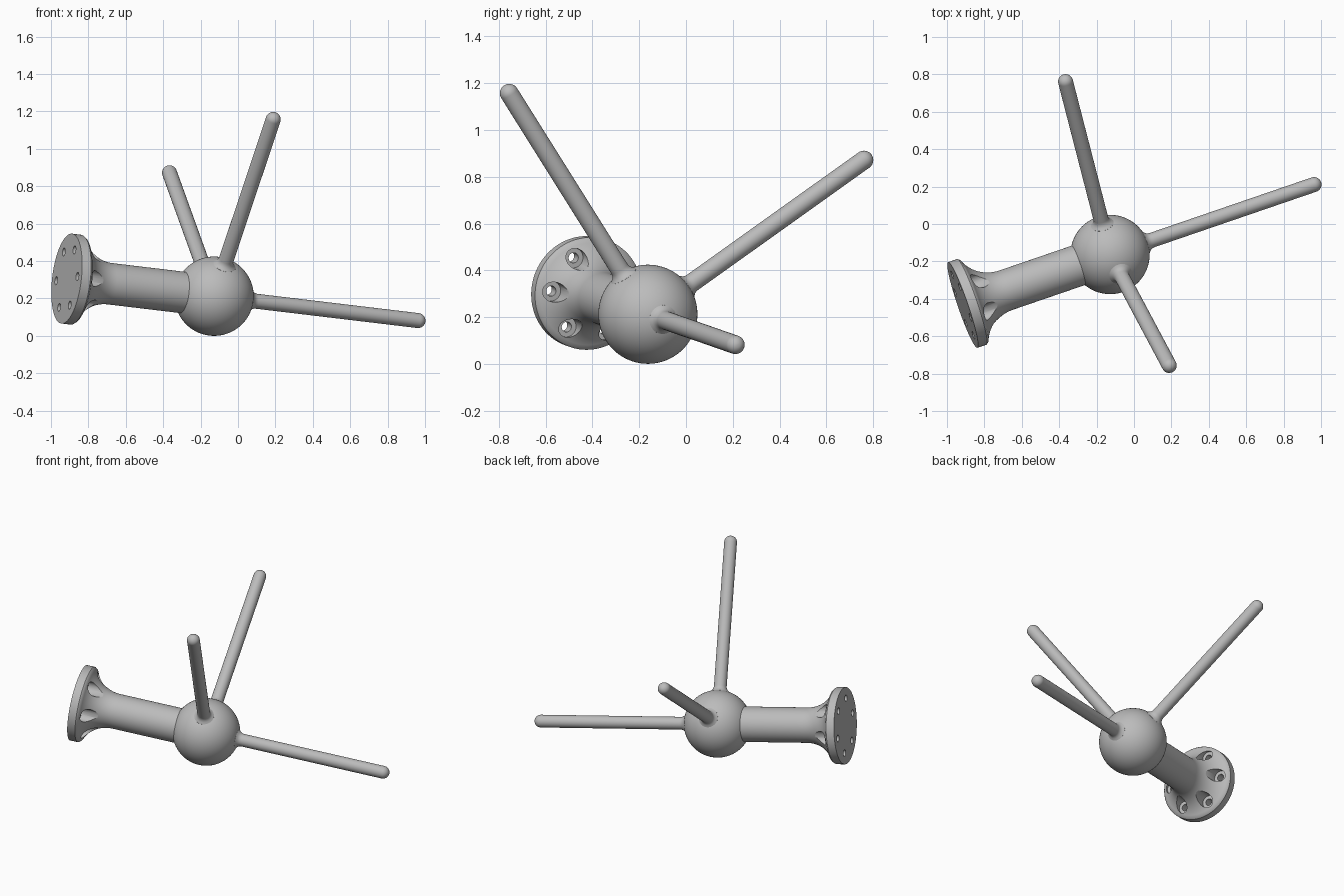
import bpy
import bmesh
from math import cos, sin, pi, sqrt
from mathutils import Vector, Matrix

if "Cube" in bpy.data.objects:
    bpy.data.objects.remove(bpy.data.objects["Cube"])

SIDES = 64
CENTRE = Vector((-0.128, -0.163, 0.212))
BALL_R = 0.212

grey = bpy.data.materials.new("plain grey")
grey.use_nodes = True
grey.diffuse_color = (0.5, 0.5, 0.5, 1)
grey.node_tree.nodes["Principled BSDF"].inputs["Base Color"].default_value = (0.5, 0.5, 0.5, 1)


def lathe(bm, profile, sides, offset=(0, 0)):
    """Closed solid of revolution about z from (radius, height) points, low to high."""
    rings = []
    for r, h in profile:
        rings.append([bm.verts.new((offset[0] + r * cos(2 * pi * i / sides),
                                    offset[1] + r * sin(2 * pi * i / sides), h))
                      for i in range(sides)])
    for low, high in zip(rings, rings[1:]):
        for i in range(sides):
            j = (i + 1) % sides
            bm.faces.new((low[i], low[j], high[j], high[i]))
    bm.faces.new(rings[0][::-1])
    bm.faces.new(rings[-1])


def finish(name, bm, matrix):
    mesh = bpy.data.meshes.new(name)
    bm.to_mesh(mesh)
    bm.free()
    mesh.materials.append(grey)
    obj = bpy.data.objects.new(name, mesh)
    obj.matrix_world = matrix
    bpy.context.collection.objects.link(obj)
    return obj


def smooth(obj):
    bpy.ops.object.select_all(action='DESELECT')
    obj.select_set(True)
    bpy.context.view_layer.objects.active = obj
    bpy.ops.object.shade_smooth_by_angle(angle=0.6)


def frame(axis, side_hint):
    """Matrix at the ball centre with local z along axis."""
    z = Vector(axis).normalized()
    x = Vector(side_hint)
    x = (x - z * x.dot(z)).normalized()
    y = z.cross(x)
    return Matrix.Translation(CENTRE) @ Matrix((x, y, z)).transposed().to_4x4()


# Central ball
bm = bmesh.new()
bmesh.ops.create_uvsphere(bm, u_segments=SIDES, v_segments=40, radius=BALL_R)
smooth(finish("ball", bm, Matrix.Translation(CENTRE)))

# Three round-ended rods, square to one another, with a small fillet at the ball
ROD_R, ROD_L = 0.04, 1.16
main = Vector((1.088, 0.373, -0.13)).normalized()
upper = Vector((0.32, -0.592, 0.945))
upper = (upper - main * upper.dot(main)).normalized()
rear = upper.cross(main)
if rear.y < 0:
    rear = -rear
rod_profile = [(0.062, 0.15), (0.062, 0.203), (0.052, 0.211), (0.045, 0.22),
               (0.041, 0.23), (ROD_R, 0.24)]
rod_profile += [(ROD_R * cos(k * pi / 20), ROD_L + ROD_R * sin(k * pi / 20)) for k in range(10)]
for name, axis in (("side_rod", main), ("front_rod", upper), ("rear_rod", rear)):
    bm = bmesh.new()
    lathe(bm, rod_profile, 40)
    smooth(finish(name, bm, frame(axis, (0.1, 0.2, 1))))

# Arm with flared end and flange, opposite the side rod
ARM_R, FLARE, START = 0.111, 0.2, 0.592
FLOOR, RIM, END = 0.782, 0.242, 0.838
arm_frame = frame(-main, (0, -1, 0.1))
profile = [(ARM_R, 0.08), (ARM_R, START)]
for k in range(1, 15):
    a = k * 1.18 / 14
    profile.append((ARM_R + FLARE * (1 - cos(a)), START + FLARE * sin(a)))
profile += [(RIM, FLOOR + 0.005), (RIM, END)]
bm = bmesh.new()
lathe(bm, profile, 96)
arm = finish("flanged_arm", bm, arm_frame)

# Six counterbored bolt holes cut through the flange
bm = bmesh.new()
for k in range(6):
    a = k * pi / 3
    lathe(bm, [(0.043, 0.5), (0.043, FLOOR), (0.022, FLOOR), (0.022, 0.95)], 32,
          (0.172 * cos(a), 0.172 * sin(a)))
bmesh.ops.recalc_face_normals(bm, faces=bm.faces)
cutter = finish("bolt_hole_cutter", bm, arm_frame)
cutter.hide_render = True
cut = arm.modifiers.new("bolt_holes", 'BOOLEAN')
cut.operation = 'DIFFERENCE'
cut.solver = 'EXACT'
cut.object = cutter
bpy.context.view_layer.update()
bpy.context.view_layer.objects.active = arm
bpy.ops.object.modifier_apply(modifier=cut.name)
bpy.data.objects.remove(cutter)
smooth(arm)
